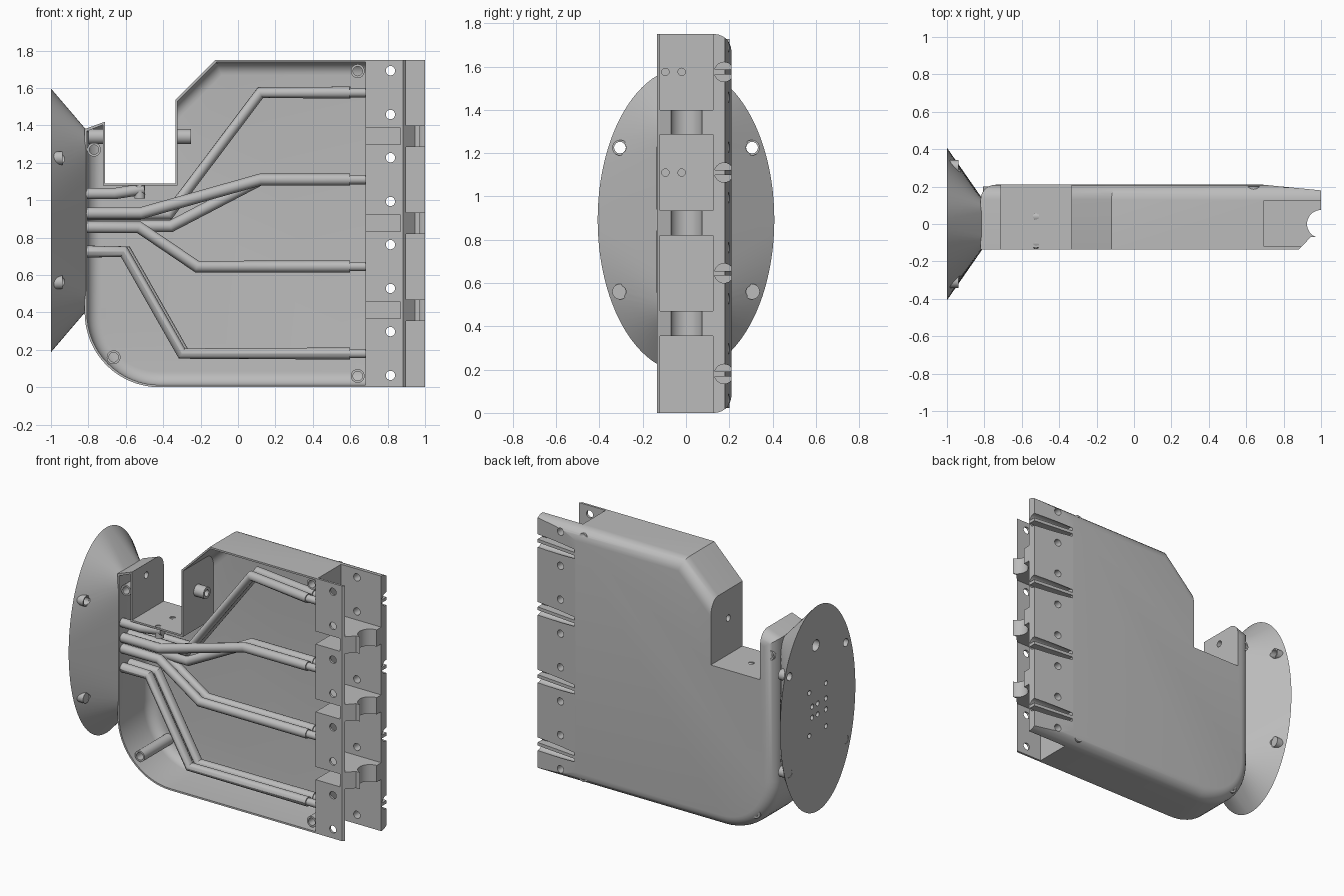
import bpy, bmesh, math
from mathutils import Vector

cube = bpy.data.objects.get("Cube")
if cube:
    bpy.data.objects.remove(cube, do_unlink=True)

grey = bpy.data.materials.new("light_grey")
grey.use_nodes = True
grey.diffuse_color = (0.5, 0.5, 0.5, 1)
grey.node_tree.nodes["Principled BSDF"].inputs["Base Color"].default_value = (0.5, 0.5, 0.5, 1)

FRONT, BACK, WALL = -0.135, 0.21, 0.012
FINGERS = [0.18, 0.645, 1.11, 1.575]


# ---- helpers ----
def add_object(name, bm):
    bmesh.ops.recalc_face_normals(bm, faces=bm.faces[:])
    mesh = bpy.data.meshes.new(name)
    bm.to_mesh(mesh)
    bm.free()
    mesh.materials.append(grey)
    obj = bpy.data.objects.new(name, mesh)
    bpy.context.collection.objects.link(obj)
    return obj


def activate(obj):
    bpy.ops.object.select_all(action='DESELECT')
    obj.select_set(True)
    bpy.context.view_layer.objects.active = obj


def box(name, x, y, z):
    bm = bmesh.new()
    bmesh.ops.create_cube(bm, size=1)
    for v in bm.verts:
        v.co = [r[0] if c < 0 else r[1] for c, r in zip(v.co, (x, y, z))]
    return add_object(name, bm)


def cyl(name, a, b, r, sides=24):
    a, b = Vector(a), Vector(b)
    bm = bmesh.new()
    bmesh.ops.create_cone(bm, cap_ends=True, segments=sides, radius1=r, radius2=r, depth=(b - a).length)
    turn = Vector((0, 0, 1)).rotation_difference(b - a)
    for v in bm.verts:
        v.co = turn @ v.co + (a + b) / 2
    return add_object(name, bm)


def prism(name, points, shift):
    bm = bmesh.new()
    face = bm.faces.new([bm.verts.new(p) for p in points])
    new = bmesh.ops.extrude_face_region(bm, geom=[face])["geom"]
    for v in new:
        if isinstance(v, bmesh.types.BMVert):
            v.co += Vector(shift)
    return add_object(name, bm)


def cut(obj, *cutters):
    activate(obj)
    for c in cutters:
        mod = obj.modifiers.new("cut", 'BOOLEAN')
        mod.operation, mod.solver, mod.object = 'DIFFERENCE', 'EXACT', c
        bpy.ops.object.modifier_apply(modifier=mod.name)
        bpy.data.objects.remove(c, do_unlink=True)


def smooth(obj):
    activate(obj)
    bpy.ops.object.shade_smooth_by_angle(angle=math.radians(32))


def ring(name, a, b, r, hole):
    a, b = Vector(a), Vector(b)
    d = (b - a) * 0.1
    obj = cyl(name, a, b, r)
    cut(obj, cyl("bore", a - d, b + d, hole))
    smooth(obj)
    return obj


def tube(name, points, r):
    curve = bpy.data.curves.new(name, 'CURVE')
    curve.dimensions, curve.bevel_depth, curve.bevel_resolution = '3D', r, 4
    curve.use_fill_caps = True
    spline = curve.splines.new('POLY')
    spline.points.add(len(points) - 1)
    for p, co in zip(spline.points, points):
        p.co = (*co, 1)
    obj = bpy.data.objects.new(name, curve)
    bpy.context.collection.objects.link(obj)
    curve.materials.append(grey)
    activate(obj)
    bpy.ops.object.convert(target='MESH')
    smooth(bpy.context.object)


def hull(name, d, y0, y1, right, fillet):
    """Palm outline inset by d, with a rounded rear edge."""
    pts = []
    for i in range(17):
        a = math.pi + i * math.pi / 32
        pts.append((-0.42 + (0.4 - d) * math.cos(a), 0.4 + (0.4 - d) * math.sin(a)))
    top = 1.75 - d
    pts += [(right, d), (right, top), (-0.12 + 0.4 * d, top), (-0.45 + 0.4 * d, 1.42 - d),
            (-0.71, 1.42 - d), (-0.82 + d, 1.38 - d)]
    obj = prism(name, [(x, y0, z) for x, z in pts], (0, y1 - y0, 0))
    bm = bmesh.new()
    bm.from_mesh(obj.data)
    rear = [e for e in bm.edges if all(abs(v.co.y - y1) < 1e-4 for v in e.verts)
            and not all(abs(v.co.x - right) < 1e-4 for v in e.verts)]
    bmesh.ops.bevel(bm, geom=rear, offset=fillet, segments=7, profile=0.5, affect='EDGES')
    bm.to_mesh(obj.data)
    bm.free()
    return obj


# ---- palm shell: hollow, with the thumb notch walled in ----
shell = hull("palm_shell", 0, FRONT, BACK, 1, 0.08)
cavity = hull("cavity", WALL, -0.3, BACK - WALL, 0.683, 0.07)
cut(cavity, box("notch_wall", (-0.71 - WALL, -0.335 + WALL), (-1, 1), (1.09 - WALL, 2)))
cut(shell, cavity, box("notch", (-0.71, -0.335), (-1, 1), (1.09, 2)))

# finger pockets, hollow gaps between them, and the tapered rear face
for z in FINGERS:
    low = -0.1 if z == FINGERS[0] else z - 0.175
    high = 1.9 if z == FINGERS[-1] else z + 0.175
    cut(shell, box("pocket", (0.695, 1.1), (-0.12, 0.125), (low, high)))
for a, b in zip(FINGERS, FINGERS[1:]):
    m = (a + b) / 2
    cut(shell, box("gap", (0.6, 0.87), (-0.3, 0.12), (m - 0.044, m + 0.044)))
cut(shell,
    prism("taper", [(0.69, 0.21, -1), (1.1, 0.17, -1), (1.1, 0.3, -1), (0.69, 0.3, -1)], (0, 0, 4)),
    prism("chamfer", [(0.878, -0.14, -1), (0.945, -0.07, -1), (1.1, -0.07, -1), (1.1, -0.14, -1)], (0, 0, 4)),
    cyl("knuckle_bite", (1, 0, -1), (1, 0, 3), 0.075, 40))

# ribbed rear grooves, screw holes and tendon holes for each finger
for z in FINGERS:
    groove = cyl("groove", (0.7, 0.176, z), (1.1, 0.176, z), 0.045)
    cut(groove, box("rib", (0.6, 1.2), (0.1, 0.3), (z - 0.011, z + 0.011)))
    cut(shell, groove)
    for s in (-1, 1):
        h = z + s * 0.117
        cut(shell, cyl("screw_hole", (0.815, -0.3, h), (0.815, 0.3, h), 0.025))
    for y in (-0.095, -0.02):
        cut(shell, cyl("tendon_hole", (0.66, y, z), (0.72, y, z), 0.017))

# thumb pivot and thumb tendon holes
cut(shell, cyl("pivot", (-0.75, 0.02, 1.34), (-0.3, 0.02, 1.34), 0.022))
for y in (0.04, -0.115):
    cut(shell, cyl("thumb_hole", (-0.525, y, 1.04), (-0.525, y, 1.12), 0.018))
smooth(shell)

# ---- bosses inside the shell ----
for i, (x, z) in enumerate([(0.64, 1.69), (0.64, 0.06), (-0.665, 0.16), (-0.77, 1.27)]):
    ring(f"cover_boss_{i}", (x, -0.115, z), (x, 0.2, z), 0.037, 0.025)
ring("thumb_pivot_boss_right", (-0.33, 0.02, 1.34), (-0.25, 0.02, 1.34), 0.04, 0.022)
ring("thumb_pivot_boss_left", (-0.8, 0.02, 1.34), (-0.715, 0.02, 1.34), 0.04, 0.022)
for i, y in enumerate((0.04, -0.1)):
    ring(f"thumb_tendon_boss_{i}", (-0.525, y, 1.01), (-0.525, y, 1.085), 0.028, 0.016)
    tube(f"thumb_tube_{i}", [(-0.82, y, 1.035), (-0.66, y, 1.035), (-0.5, y, 1.06)], 0.03)

# ---- tendon tubes: a front and a rear one per finger ----
routes = [
    [(-0.3, 0.18), (-0.61, 0.725), (-0.82, 0.725)],
    [(-0.22, 0.645), (-0.53, 0.855), (-0.82, 0.855)],
    [(0.12, 1.11), (-0.52, 0.93), (-0.82, 0.93)],
    [(0.12, 1.575), (-0.37, 0.925), (-0.82, 0.925)],
]
for f, (z, route) in enumerate(zip(FINGERS, routes)):
    for layer, y in (("front", -0.095), ("rear", -0.02)):
        path = list(route)
        if f == 2 and layer == "rear":
            path = [route[0], (-0.36, 0.86), (-0.82, 0.86)]
        if f == 3:
            y += 0.07
        if f == 0 and layer == "rear":
            path = [(x + 0.015, h) for x, h in route]
        bend = [(x, y, h) for x, h in path]
        end_y = -0.095 if layer == "front" else -0.02
        tube(f"tendon_tube_{f}_{layer}", [(0.6, end_y, z), (path[0][0], end_y if f != 3 else y, z)] + bend[1:], 0.032)
        tube(f"tube_tip_{f}_{layer}", [(0.59, end_y, z), (0.686, end_y, z)], 0.025)

# ---- wrist flange: ellipse lofted to the rectangular palm end ----
bm = bmesh.new()
loops = [[], []]
N = 96
for i in range(N):
    c, s = math.cos(math.tau * i / N), math.sin(math.tau * i / N)
    sq = lambda v: math.copysign(abs(v) ** 0.3, v)
    loops[0].append(bm.verts.new((-1, 0.408 * c, 0.892 + 0.705 * s)))
    loops[1].append(bm.verts.new((-0.812, 0.137 * sq(c), 0.892 + 0.485 * sq(s))))
for i in range(N):
    j = (i + 1) % N
    bm.faces.new((loops[0][i], loops[0][j], loops[1][j], loops[1][i]))
for loop in loops:
    bm.faces.new(loop)
flange = add_object("wrist_flange", bm)

for y in (-0.305, 0.305):
    for z in (0.56, 1.225):
        cut(flange, cyl("mount_hole", (-1.1, y, z), (-0.7, y, z), 0.028))
        ring(f"mount_boss_{z}_{y}", (-0.998, y, z), (-0.938, y, z), 0.036, 0.027)
ports = [(y, z) for y in (-0.09, 0.09) for z in (0.735, 1.03)]
ports += [(y, z) for y in (-0.09, 0, 0.06) for z in (0.85, 0.925)]
for y, z in ports:
    cut(flange, cyl("port", (-1.1, y, z), (-0.9, y, z), 0.017, 16))
cut(flange, cyl("cable_port", (-1.1, 0.02, 1.33), (-0.9, 0.02, 1.33), 0.038))
smooth(flange)
